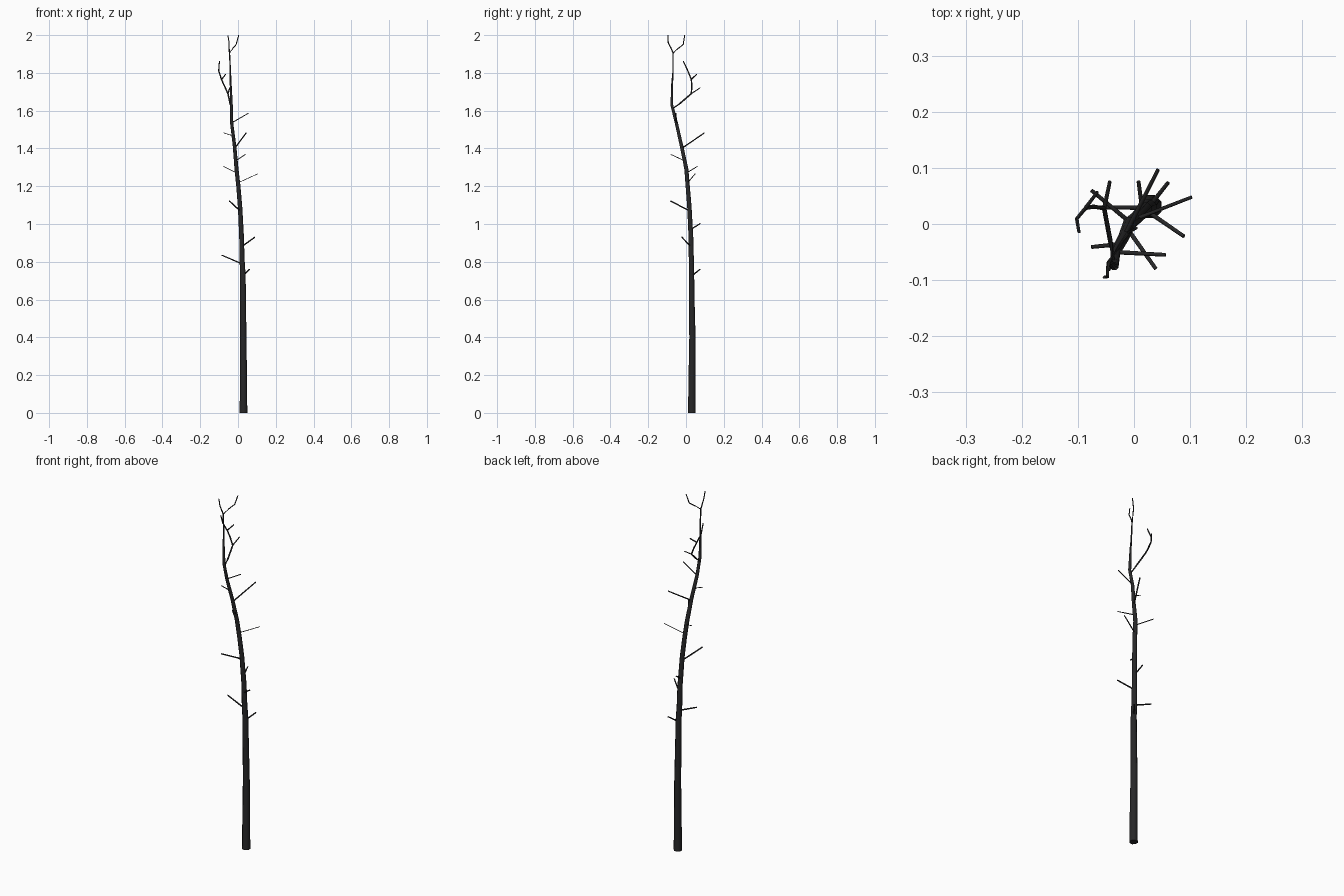
import bpy, bmesh, math
from mathutils import Vector

bark = bpy.data.materials.new("dark bark")
bark.diffuse_color = (0.02, 0.02, 0.021, 1)


def tube(name, pts, sides, flat=1.0):
    """Tapered tube through (x, y, z, radius) points, capped at both ends."""
    bm = bmesh.new()
    P = [Vector(p[:3]) for p in pts]
    rings = []
    for i, p in enumerate(P):
        t = (P[min(i + 1, len(P) - 1)] - P[max(i - 1, 0)]).normalized()
        ref = Vector((1, 0, 0)) if abs(t.z) > 0.6 else Vector((0, 0, 1))
        v = t.cross(ref).normalized()
        u = v.cross(t)
        ring = []
        for k in range(sides):
            a = 2 * math.pi * (k + 0.5) / sides
            ring.append(bm.verts.new(p + pts[i][3] * (u * math.cos(a) * flat + v * math.sin(a))))
        rings.append(ring)
    for a, b in zip(rings, rings[1:]):
        for k in range(sides):
            j = (k + 1) % sides
            bm.faces.new((a[k], a[j], b[j], b[k]))
    bm.faces.new(rings[0][::-1])
    bm.faces.new(rings[-1])
    bmesh.ops.recalc_face_normals(bm, faces=bm.faces)
    for f in bm.faces:
        f.smooth = len(f.verts) == 4 and sides > 5
    me = bpy.data.meshes.new(name)
    bm.to_mesh(me)
    bm.free()
    me.materials.append(bark)
    ob = bpy.data.objects.new(name, me)
    bpy.context.collection.objects.link(ob)
    return ob


# Trunk: straight below, leaning back and left towards the top
tube("trunk", [
    (.029, .031, 0, .022), (.029, .032, .2, .020), (.028, .034, .4, .018),
    (.027, .030, .6, .0165), (.026, .029, .73, .0155), (.021, .028, .82, .0145),
    (.019, .026, .93, .0135), (.011, .018, 1.09, .0125), (.002, .009, 1.2, .012),
    (-.008, .002, 1.29, .0115), (-.018, -.023, 1.41, .010), (-.033, -.050, 1.53, .009),
    (-.035, -.075, 1.63, .008), (-.039, -.073, 1.75, .0053),
    (-.040, -.069, 1.80, .004), (-.045, -.068, 1.91, .0034)], 8)

# Forked tip
tube("tip_left", [(-.045, -.068, 1.905, .0037), (-.047, -.081, 1.935, .0032),
                  (-.047, -.094, 1.96, .003), (-.053, -.095, 1.999, .0028)], 5)
tube("tip_right", [(-.045, -.068, 1.905, .0037), (-.027, -.041, 1.93, .0032),
                   (-.010, -.015, 1.95, .003), (.004, -.007, 1.999, .0028)], 5)

# Upper side branch with its own twigs
tube("side_branch", [(-.036, -.071, 1.61, .0047), (-.042, -.030, 1.64, .0045),
                     (-.053, .028, 1.69, .0043), (-.071, .031, 1.73, .004),
                     (-.087, .028, 1.765, .0038), (-.102, .010, 1.81, .0035),
                     (-.098, -.014, 1.862, .003)], 5)

# Short twigs: base, tip, base radius, flatness (some are thin slivers)
twigs = [
    ((.019, .029, .79), (-.086, .030, .835), .004, 1),
    ((.026, .030, .725), (.061, .074, .76), .004, 1),
    ((.019, .026, .88), (.089, -.022, .93), .004, 1),
    ((.015, .024, .97), (.008, .076, 1.003), .004, 1),
    ((.011, .018, 1.07), (-.046, -.082, 1.122), .004, 1),
    ((0, .008, 1.218), (.103, .048, 1.265), .0035, .5),
    ((-.007, .003, 1.27), (-.076, .060, 1.305), .004, .5),
    ((-.012, -.008, 1.335), (.039, -.080, 1.368), .004, .5),
    ((-.018, -.023, 1.40), (.043, .097, 1.482), .004, .9),
    ((-.027, -.036, 1.467), (-.076, -.041, 1.483), .004, .5),
    ((-.034, -.050, 1.535), (.056, -.055, 1.587), .004, .7),
    ((-.053, .028, 1.69), (-.043, .076, 1.722), .0038, .8),
    ((-.087, .028, 1.765), (-.065, .057, 1.793), .0037, .9),
]
for i, (a, b, r, flat) in enumerate(twigs):
    tube(f"twig_{i + 1}", [(*a, r), (*b, r * .85)], 6, flat)
